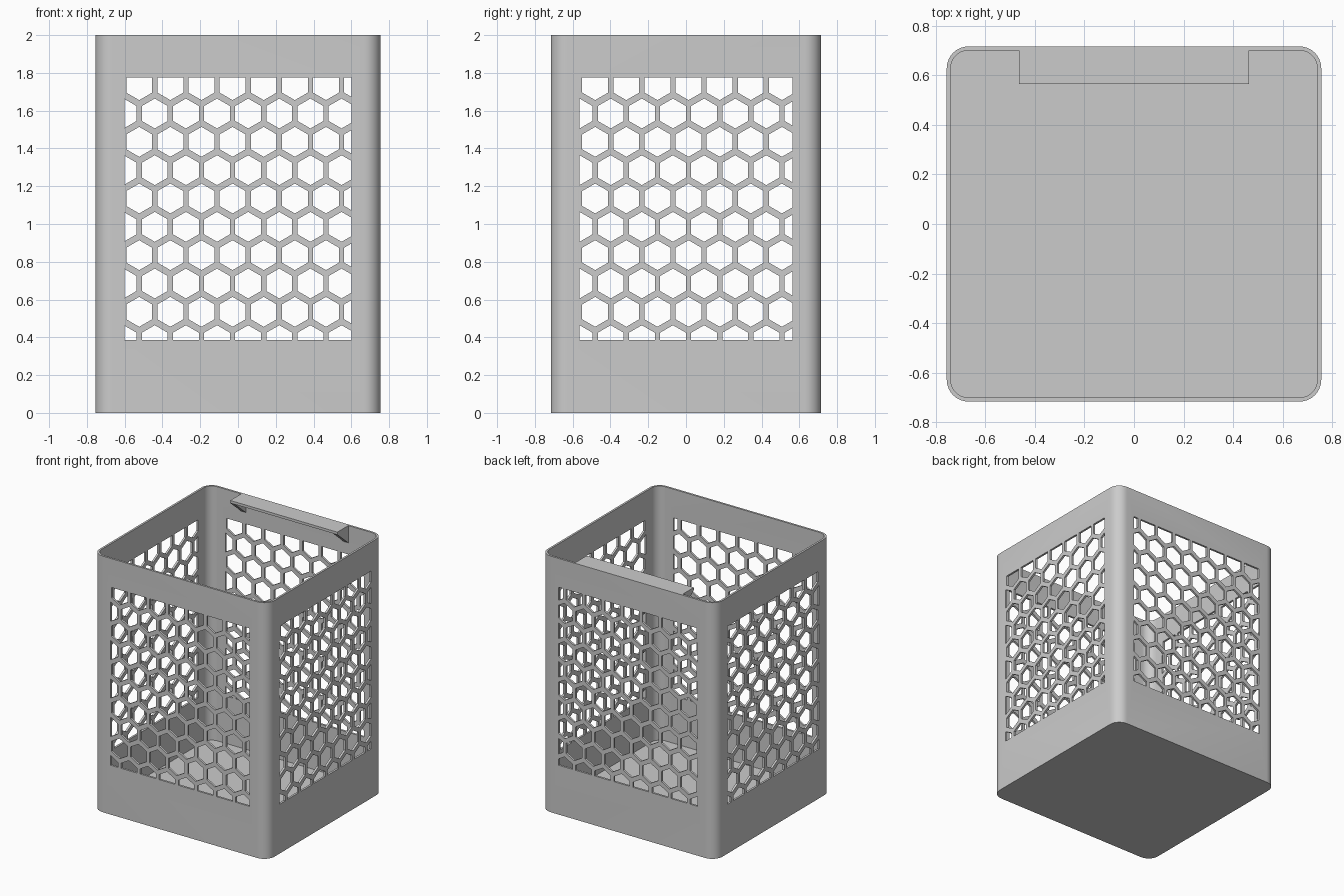
import bpy, bmesh, math
from mathutils import Vector

if "Cube" in bpy.data.objects:
    bpy.data.objects.remove(bpy.data.objects["Cube"])

HX, HY, H = 0.755, 0.716, 2.0          # half width, half depth, height
WALL, RADIUS, FLOOR = 0.016, 0.088, 0.016
Z0, Z1 = 0.385, 1.775                  # height range of the mesh windows
PITCH, ROW, FLAT = 0.1648, 0.15, 0.0685  # hexagon spacing and half width

grey = bpy.data.materials.new("grey plastic")
grey.diffuse_color = (0.6, 0.6, 0.6, 1)
grey.use_nodes = True
grey.node_tree.nodes["Principled BSDF"].inputs["Base Color"].default_value = grey.diffuse_color


def add_object(name, bm):
    bmesh.ops.recalc_face_normals(bm, faces=bm.faces)
    mesh = bpy.data.meshes.new(name)
    bm.to_mesh(mesh)
    bm.free()
    mesh.materials.append(grey)
    obj = bpy.data.objects.new(name, mesh)
    bpy.context.collection.objects.link(obj)
    return obj


def prism(bm, points, direction):
    """Extrude a flat outline into a closed solid."""
    face = bm.faces.new([bm.verts.new(p) for p in points])
    out = bmesh.ops.extrude_face_region(bm, geom=[face], use_keep_orig=True)
    verts = [v for v in out["geom"] if isinstance(v, bmesh.types.BMVert)]
    bmesh.ops.translate(bm, verts=verts, vec=direction)


def rounded_rect(hx, hy, r, z, steps=8):
    pts = []
    for i, (sx, sy) in enumerate([(1, 1), (-1, 1), (-1, -1), (1, -1)]):
        for k in range(steps + 1):
            a = (i + k / steps) * math.pi / 2
            pts.append((sx * (hx - r) + r * math.cos(a),
                        sy * (hy - r) + r * math.sin(a), z))
    return pts


def clip(poly, axis, limit, sign):
    """Keep the part of a 2D polygon on one side of a straight limit."""
    out = []
    for a, b in zip(poly, poly[1:] + poly[:1]):
        da, db = sign * (limit - a[axis]), sign * (limit - b[axis])
        if da >= 0:
            out.append(a)
        if da * db < 0:
            out.append(a.lerp(b, da / (da - db)))
    return out


def hex_cutter(name, half, first, place, direction):
    """Rows of hexagonal prisms trimmed to a rectangular window."""
    bm = bmesh.new()
    r = FLAT / math.cos(math.pi / 6)
    for row in range(10):
        for col in range(-1, 10):
            cu = first + (col - 0.5 * (row % 2 == 0)) * PITCH
            cz = Z0 + row * ROW
            poly = [Vector((cu + r * math.sin(k * math.pi / 3),
                            cz + r * math.cos(k * math.pi / 3))) for k in range(6)]
            for axis, limit, sign in ((0, half, 1), (0, -half, -1), (1, Z1, 1), (1, Z0, -1)):
                poly = clip(poly, axis, limit, sign)
            if len(poly) > 2 and max(p.x for p in poly) - min(p.x for p in poly) > 0.004:
                prism(bm, [place(p.x, p.y) for p in poly], direction)
    cutter = add_object(name, bm)
    cutter.hide_render = True
    return cutter


# Thin-walled open bin: outer skin, rim, inner skin and floor
bm = bmesh.new()
inner = (HX - WALL, HY - WALL, RADIUS - WALL)
rings = [[bm.verts.new(p) for p in pts] for pts in (
    rounded_rect(HX, HY, RADIUS, 0), rounded_rect(HX, HY, RADIUS, H),
    rounded_rect(*inner, H), rounded_rect(*inner, FLOOR))]
n = len(rings[0])
for lo, hi in zip(rings, rings[1:]):
    for i in range(n):
        bm.faces.new((lo[i], lo[(i + 1) % n], hi[(i + 1) % n], hi[i]))
bm.faces.new(rings[0])
bm.faces.new(rings[3])
bin_body = add_object("bin_body", bm)

# Honeycomb windows cut through front/back and left/right
cutters = [
    hex_cutter("front_back_cutter", 0.60, -0.523, lambda u, z: (u, -1, z), (0, 2, 0)),
    hex_cutter("side_cutter", 0.564, -0.481, lambda u, z: (-1, u, z), (2, 0, 0))]
for cutter in cutters:
    mod = bin_body.modifiers.new(cutter.name, "BOOLEAN")
    mod.operation, mod.solver, mod.object = "DIFFERENCE", "EXACT", cutter
bpy.context.view_layer.update()
cut_mesh = bpy.data.meshes.new_from_object(
    bin_body.evaluated_get(bpy.context.evaluated_depsgraph_get()))
bin_body.modifiers.clear()
bin_body.data = cut_mesh
for cutter in cutters:
    bpy.data.objects.remove(cutter)

# Rear ledge, flush with the rim
TAB, Y0, Y1, THICK = 0.463, 0.565, HY - WALL, 0.02
bm = bmesh.new()
prism(bm, [(-TAB, Y0, H), (TAB, Y0, H), (TAB, Y1, H), (-TAB, Y1, H)], (0, 0, -THICK))
add_object("rear_ledge", bm)

# Triangular gussets under the ledge ends
for side, name in ((-1, "left_gusset"), (1, "right_gusset")):
    bm = bmesh.new()
    x = side * TAB
    prism(bm, [(x, Y0, H - THICK), (x, Y1, H - THICK), (x, Y1, 1.865)], (-side * 0.04, 0, 0))
    add_object(name, bm)

# Smooth rounded corners, crisp edges elsewhere
bpy.ops.object.select_all(action="DESELECT")
bin_body.select_set(True)
bpy.context.view_layer.objects.active = bin_body
bpy.ops.object.shade_smooth_by_angle(angle=math.radians(30))
